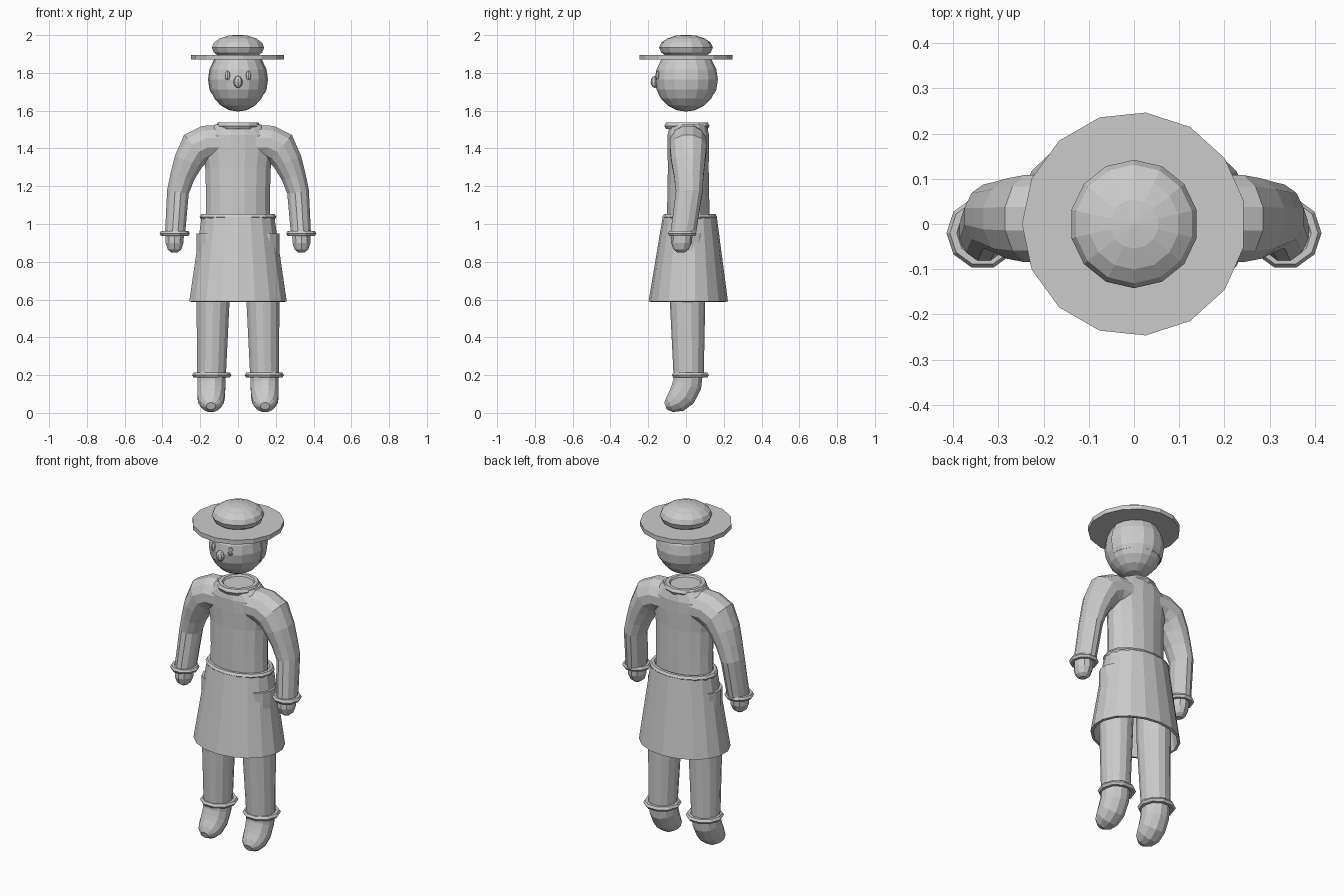
import bpy, bmesh, math
from mathutils import Vector, Matrix

if "Cube" in bpy.data.objects:
    bpy.data.objects.remove(bpy.data.objects["Cube"])

clay = bpy.data.materials.new("plain grey")
clay.diffuse_color = (0.6, 0.6, 0.6, 1)
clay.use_nodes = True
clay.node_tree.nodes["Principled BSDF"].inputs["Base Color"].default_value = clay.diffuse_color


def finish(name, bm):
    bmesh.ops.recalc_face_normals(bm, faces=bm.faces)
    mesh = bpy.data.meshes.new(name)
    bm.to_mesh(mesh)
    bm.free()
    mesh.materials.append(clay)
    ob = bpy.data.objects.new(name, mesh)
    bpy.context.collection.objects.link(ob)
    return ob


def loft(name, rings, sides=12, side=1, caps=True):
    """Skin elliptical rings: (x, y, z, radius a, radius y-ish b, tilt axis, tilt degrees)."""
    bm = bmesh.new()
    loops = []
    for x, y, z, a, b, axis, deg in rings:
        rot = Matrix.Rotation(math.radians(deg), 3, axis)
        loop = []
        for i in range(sides):
            t = 2 * math.pi * (i + 0.5) / sides
            p = Vector((x, y, z)) + rot @ Vector((a * math.cos(t), b * math.sin(t), 0))
            loop.append(bm.verts.new((p.x * side, p.y, p.z)))
        loops.append(loop)
    for lo, hi in zip(loops, loops[1:]):
        for i in range(sides):
            j = (i + 1) % sides
            bm.faces.new((lo[i], lo[j], hi[j], hi[i]))
    if caps:
        bm.faces.new(loops[0])
        bm.faces.new(loops[-1])
    return finish(name, bm)


def ring(name, centre, rx, ry, r, rz, sides=12, section=6):
    """Flattened band: outer radii rx, ry, tube radius r across and rz in height."""
    bm = bmesh.new()
    grid = []
    for i in range(sides):
        t = 2 * math.pi * i / sides
        loop = []
        for k in range(section):
            u = 2 * math.pi * k / section
            d = r * (math.cos(u) - 1)
            loop.append(bm.verts.new((centre[0] + (rx + d) * math.cos(t),
                                      centre[1] + (ry + d) * math.sin(t),
                                      centre[2] + rz * math.sin(u))))
        grid.append(loop)
    for i in range(sides):
        for k in range(section):
            n, m = (i + 1) % sides, (k + 1) % section
            bm.faces.new((grid[i][k], grid[n][k], grid[n][m], grid[i][m]))
    return finish(name, bm)


def ball(name, centre, radii, u=14, v=9, cuts=()):
    """Faceted ellipsoid, keeping only the side each cut normal points to."""
    bm = bmesh.new()
    bmesh.ops.create_uvsphere(bm, u_segments=u, v_segments=v, radius=1)
    bmesh.ops.transform(bm, matrix=Matrix.Translation(centre) @ Matrix.Diagonal((*radii, 1)), verts=bm.verts)
    for co, no in cuts:
        bmesh.ops.bisect_plane(bm, geom=bm.verts[:] + bm.edges[:] + bm.faces[:],
                               plane_co=co, plane_no=no, clear_inner=True)
    return finish(name, bm)


# Head, face and hair
ball("head", (0, 0, 1.765), (0.155, 0.165, 0.17), 16, 10)
ball("nose", (0, -0.165, 1.752), (0.024, 0.022, 0.032), 8, 6)
for s in (-1, 1):
    ball("eye", (s * 0.055, -0.148, 1.785), (0.016, 0.014, 0.026), 8, 6)
hair = ball("hair", (0, 0, 1.765), (0.159, 0.169, 0.174), 16, 10,
            [((0, 0, 0), (0, 1, 0)), ((0, 0, 1.69), (0, 0, 1))])
shell = hair.modifiers.new("thickness", 'SOLIDIFY')
shell.thickness = 0.012

# Hat
loft("hat_brim", [(0, 0, z, 0.248, 0.248, 'X', 0) for z in (1.87, 1.896)], 15)
ball("hat_crown", (0, 0, 1.934), (0.142, 0.142, 0.068), 14, 8,
     [((0, 0, 1.89), (0, 0, 1))])

# Torso, collar and belt
loft("torso", [(0, 0.012, z, a, b, 'X', 0) for z, a, b in
               ((1.0, 0.175, 0.115), (1.15, 0.172, 0.113), (1.3, 0.177, 0.11),
                (1.4, 0.195, 0.112), (1.47, 0.19, 0.112), (1.527, 0.125, 0.1))], 16)
ring("collar", (0, 0.005, 1.52), 0.118, 0.12, 0.02, 0.02)
ring("belt", (0, 0.02, 1.038), 0.203, 0.145, 0.017, 0.016, 16)

# Flared skirt, open at the bottom
skirt = loft("skirt", [(0, 0.012, 0.59, 0.262, 0.21, 'X', 0),
                       (0, 0.02, 1.04, 0.195, 0.143, 'X', 0)], 18, caps=False)
wall = skirt.modifiers.new("thickness", 'SOLIDIFY')
wall.thickness = 0.015

for s in (-1, 1):
    # Sleeve bending down from the shoulder
    loft("arm", [(0.06, 0.012, 1.43, 0.1, 0.1, 'Y', -80),
                 (0.165, 0.012, 1.43, 0.096, 0.1, 'Y', -74),
                 (0.225, 0.012, 1.4, 0.097, 0.1, 'Y', -50),
                 (0.263, 0.012, 1.33, 0.08, 0.092, 'Y', -24),
                 (0.295, 0.015, 1.25, 0.067, 0.08, 'Y', -17),
                 (0.318, 0.017, 1.17, 0.06, 0.073, 'Y', -10),
                 (0.333, -0.015, 0.95, 0.055, 0.07, 'Y', -4)], 12, s)
    ring("wrist_cuff", (s * 0.335, -0.02, 0.95), 0.08, 0.08, 0.015, 0.015, 10)
    loft("hand", [(0.335, -0.02, 0.96, 0.052, 0.056, 'X', 0),
                  (0.336, -0.024, 0.9, 0.05, 0.055, 'X', 0),
                  (0.336, -0.026, 0.865, 0.038, 0.04, 'X', 0),
                  (0.336, -0.026, 0.85, 0.018, 0.02, 'X', 0)], 10, s)

    # Leg, ankle band and forward curving foot
    loft("leg", [(0.128, 0.008, 0.95, 0.093, 0.1, 'X', 0),
                 (0.132, 0.008, 0.6, 0.09, 0.094, 'X', 0),
                 (0.14, 0.014, 0.2, 0.078, 0.08, 'X', 0)], 14, s)
    ring("ankle_band", (s * 0.139, 0.023, 0.2), 0.104, 0.103, 0.017, 0.015, 10)
    loft("foot", [(0.14, 0.012, 0.21, 0.078, 0.08, 'X', 0),
                  (0.141, 0.006, 0.15, 0.077, 0.08, 'X', -18),
                  (0.142, -0.018, 0.098, 0.076, 0.078, 'X', -40),
                  (0.143, -0.05, 0.065, 0.07, 0.067, 'X', -56),
                  (0.143, -0.085, 0.045, 0.055, 0.046, 'X', -66),
                  (0.143, -0.108, 0.036, 0.025, 0.02, 'X', -70)], 12, s)
